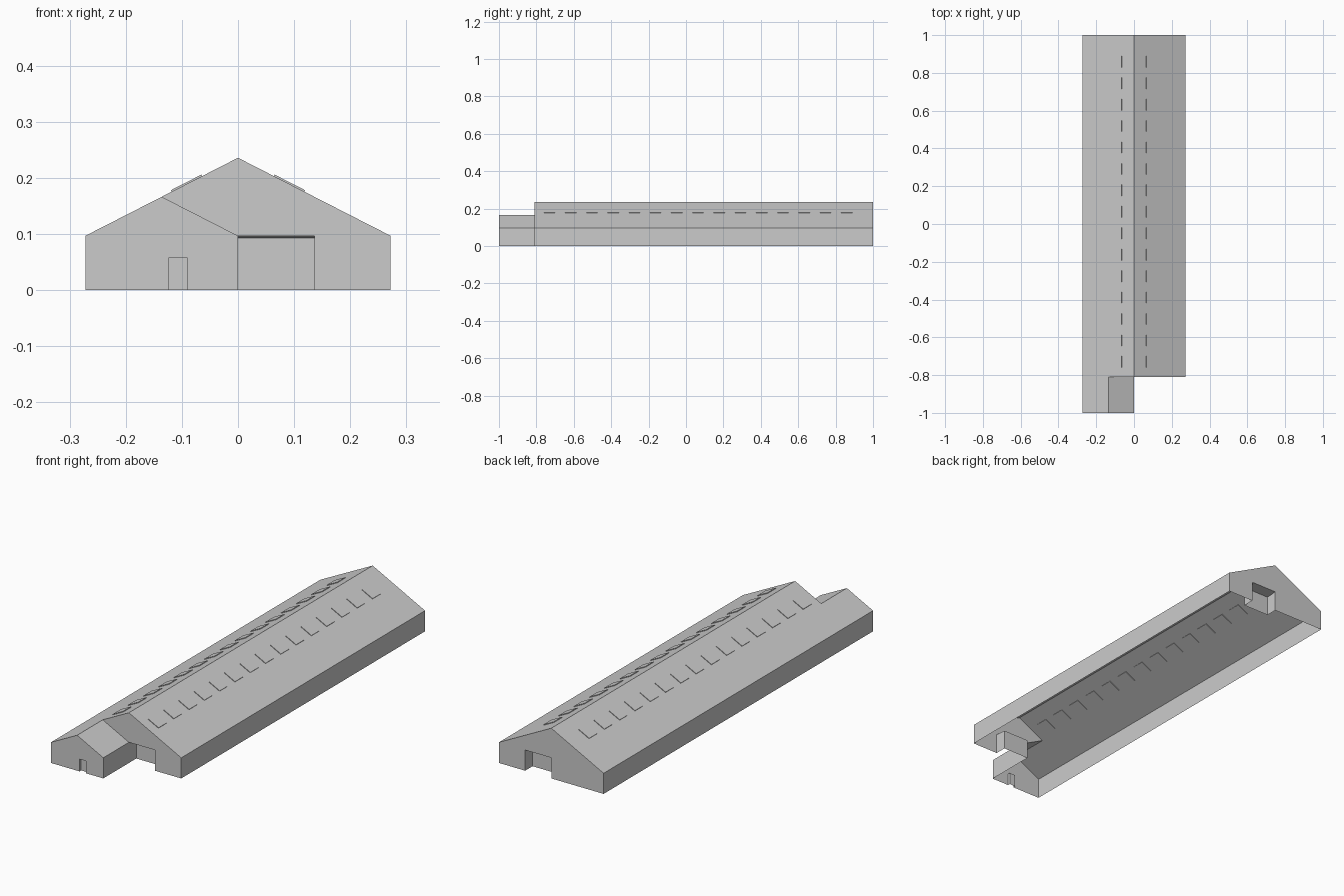
import bpy
import bmesh
from mathutils import Vector

cube = bpy.data.objects.get("Cube")
if cube:
    bpy.data.objects.remove(cube, do_unlink=True)

# Key dimensions
HALF, EAVE, RIDGE = 0.272, 0.097, 0.236
MID = HALF / 2
MID_Z = (EAVE + RIDGE) / 2
BACK, FRONT, PORCH = 1.0, -0.81, -1.0
DEPTH = 0.055
SLOPE = (RIDGE - EAVE) / HALF

grey = bpy.data.materials.new("plain grey")
grey.use_nodes = True
colour = (0.6, 0.6, 0.6, 1)
grey.diffuse_color = colour
grey.node_tree.nodes["Principled BSDF"].inputs["Base Color"].default_value = colour


def make(name, polygons):
    """Build one flat-shaded object from a list of polygons."""
    bm = bmesh.new()
    for poly in polygons:
        bm.faces.new([bm.verts.new(p) for p in poly])
    bmesh.ops.remove_doubles(bm, verts=bm.verts, dist=0.0001)
    bmesh.ops.recalc_face_normals(bm, faces=bm.faces)
    mesh = bpy.data.meshes.new(name)
    bm.to_mesh(mesh)
    bm.free()
    mesh.materials.append(grey)
    ob = bpy.data.objects.new(name, mesh)
    bpy.context.collection.objects.link(ob)
    return ob


def flat(y, outline):
    """Upright polygon facing along y."""
    return [(x, y, z) for x, z in outline]


def strip(a, b, y0, y1):
    """Profile segment a-b swept along y."""
    return [(a[0], y0, a[1]), (b[0], y0, b[1]), (b[0], y1, b[1]), (a[0], y1, a[1])]


def recess(x0, x1, top, y, depth, drop):
    """Jambs, ceiling and back panel of a doorway set into a wall."""
    yb = y + depth
    inner = top - drop
    return [
        [(x0, y, 0), (x0, yb, 0), (x0, yb, inner), (x0, y, top)],
        [(x1, y, 0), (x1, yb, 0), (x1, yb, inner), (x1, y, top)],
        [(x0, y, top), (x1, y, top), (x1, yb, inner), (x0, yb, inner)],
        [(x0, yb, 0), (x1, yb, 0), (x1, yb, inner), (x0, yb, inner)],
    ]


left_eave, right_eave = (HALF, EAVE), (-HALF, EAVE)
ridge, porch_ridge, porch_eave = (0, RIDGE), (-MID, MID_Z), (0, EAVE)

# Long side walls
make("left_wall", [strip((HALF, 0), left_eave, FRONT, BACK)])
make("right_wall", [strip((-HALF, 0), right_eave, PORCH, BACK)])

# Roof: the right slope runs on over the front extension
make("roof", [
    strip(ridge, left_eave, FRONT, BACK),
    strip(ridge, porch_ridge, FRONT, BACK),
    strip(porch_ridge, right_eave, PORCH, BACK),
    strip(porch_ridge, porch_eave, PORCH, FRONT),
])

# Gable ends with the large doorways left open
make("back_gable", [flat(BACK, [
    (HALF, 0), left_eave, ridge, right_eave, (-HALF, 0),
    (0, 0), (0, EAVE), (MID, EAVE), (MID, 0)])])
make("front_gable", [flat(FRONT, [
    (HALF, 0), left_eave, ridge, porch_ridge, porch_eave, (MID, EAVE), (MID, 0)])])
make("front_doorway", recess(0, MID, EAVE, FRONT, DEPTH, 0.004))
make("back_doorway", recess(0, MID, EAVE, BACK, -DEPTH, 0.004))

# Front extension with its small door
D0, D1, DOOR_TOP = -0.123, -0.091, 0.058
make("extension_side_wall", [strip((0, 0), porch_eave, PORCH, FRONT)])
make("extension_gable", [flat(PORCH, [
    (-HALF, 0), right_eave, porch_ridge, porch_eave, (0, 0),
    (D1, 0), (D1, DOOR_TOP), (D0, DOOR_TOP), (D0, 0)])])
make("small_door", recess(D0, D1, DOOR_TOP, PORCH, 0.012, 0))

# Rows of thin skylights on both slopes
normal = Vector((SLOPE, 0, 1)).normalized() * 0.003
for side, name in ((1, "left_skylights"), (-1, "right_skylights")):
    polys = []
    for i in range(15):
        y = -0.76 + i * 0.1135
        base = [Vector((x, yy, RIDGE - SLOPE * x))
                for x, yy in ((0.064, y), (0.118, y), (0.118, y + 0.06), (0.064, y + 0.06))]
        top = [p + normal for p in base]
        low = [p - normal for p in base]
        polys += [top, low]
        polys += [[low[k - 1], low[k], top[k], top[k - 1]] for k in range(4)]
    make(name, [[(side * p.x, p.y, p.z) for p in poly] for poly in polys])
